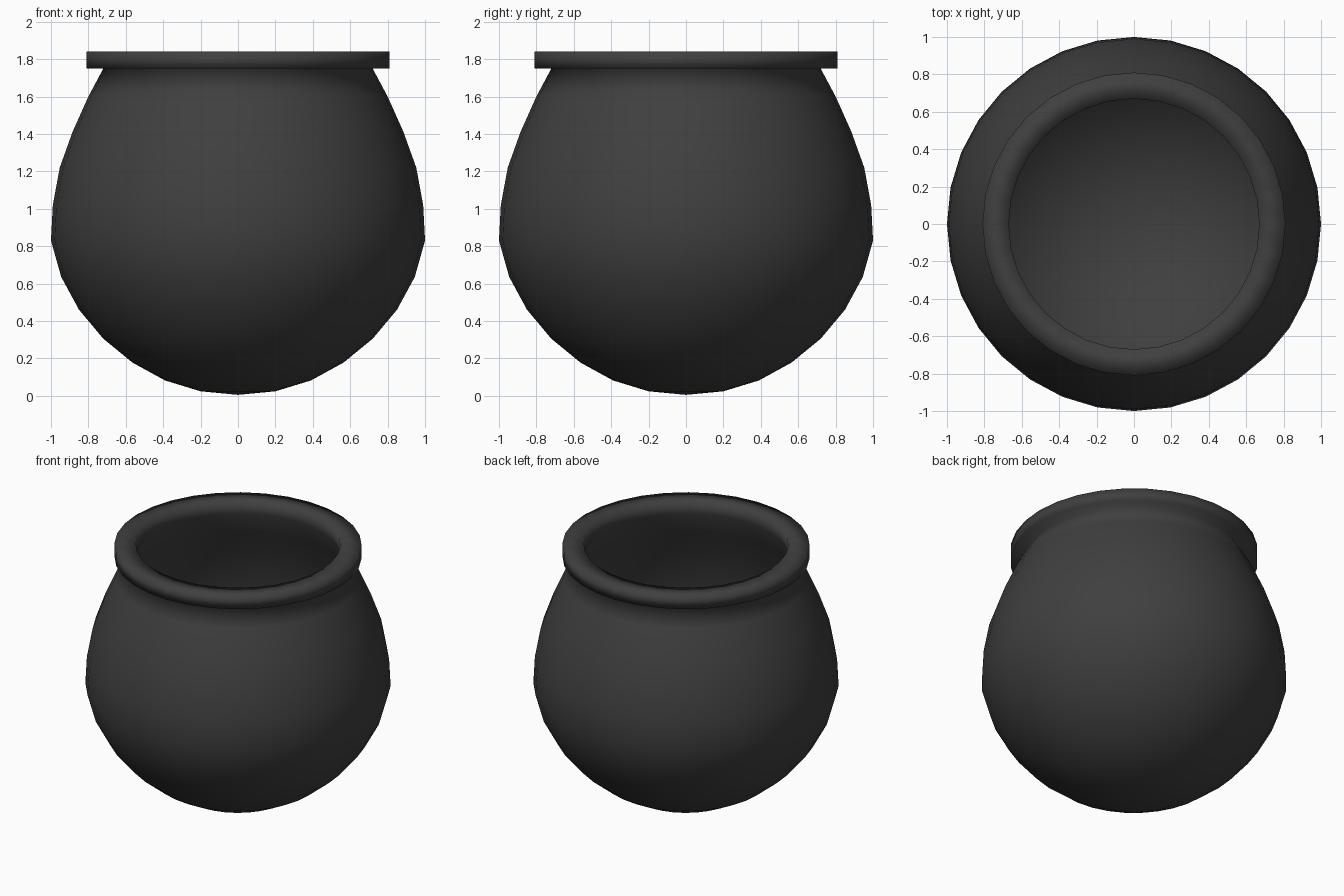
import bpy, bmesh, math

if "Cube" in bpy.data.objects:
    bpy.data.objects.remove(bpy.data.objects["Cube"])

SEGMENTS = 32
iron = bpy.data.materials.new("dark_iron")
iron.diffuse_color = (0.05, 0.05, 0.05, 1)
iron.use_nodes = True
iron.node_tree.nodes["Principled BSDF"].inputs["Base Color"].default_value = iron.diffuse_color

# Outer belly from the bottom pole up to the neck (radius, height)
belly = [(0, 0.005), (0.2, 0.024), (0.39, 0.082), (0.565, 0.178), (0.72, 0.305),
         (0.85, 0.46), (0.945, 0.635), (1.0, 0.83), (0.99, 1.02), (0.953, 1.22),
         (0.885, 1.41), (0.80, 1.60), (0.72, 1.75)]
# Overhanging square rim
rim = [(0.81, 1.75), (0.81, 1.84), (0.67, 1.84)]


def inset(points, t):
    """Shift the profile inward along its normals for the inner wall."""
    out = []
    for i, (r, z) in enumerate(points):
        a, b = points[max(i - 1, 0)], points[min(i + 1, len(points) - 1)]
        dr, dz = b[0] - a[0], b[1] - a[1]
        n = math.hypot(dr, dz)
        out.append((r - t * dz / n if i else 0, z + t * dr / n))
    return out


inner = inset(belly, 0.05)[::-1]
profile = belly + rim + [(0.67, 1.75)] + inner[1:]

# Lathe the closed profile
bm = bmesh.new()
rings = []
for r, z in profile:
    if r < 1e-4:
        rings.append([bm.verts.new((0, 0, max(z, 0)))] * SEGMENTS)
    else:
        rings.append([bm.verts.new((r * math.cos(i * math.tau / SEGMENTS),
                                    r * math.sin(i * math.tau / SEGMENTS), z))
                      for i in range(SEGMENTS)])
for lo, hi in zip(rings, rings[1:]):
    for i in range(SEGMENTS):
        j = (i + 1) % SEGMENTS
        face = list(dict.fromkeys((lo[i], lo[j], hi[j], hi[i])))
        bm.faces.new(face).smooth = True
bmesh.ops.recalc_face_normals(bm, faces=bm.faces)

mesh = bpy.data.meshes.new("cauldron")
bm.to_mesh(mesh)
bm.free()
mesh.materials.append(iron)
pot = bpy.data.objects.new("cauldron", mesh)
bpy.context.collection.objects.link(pot)
